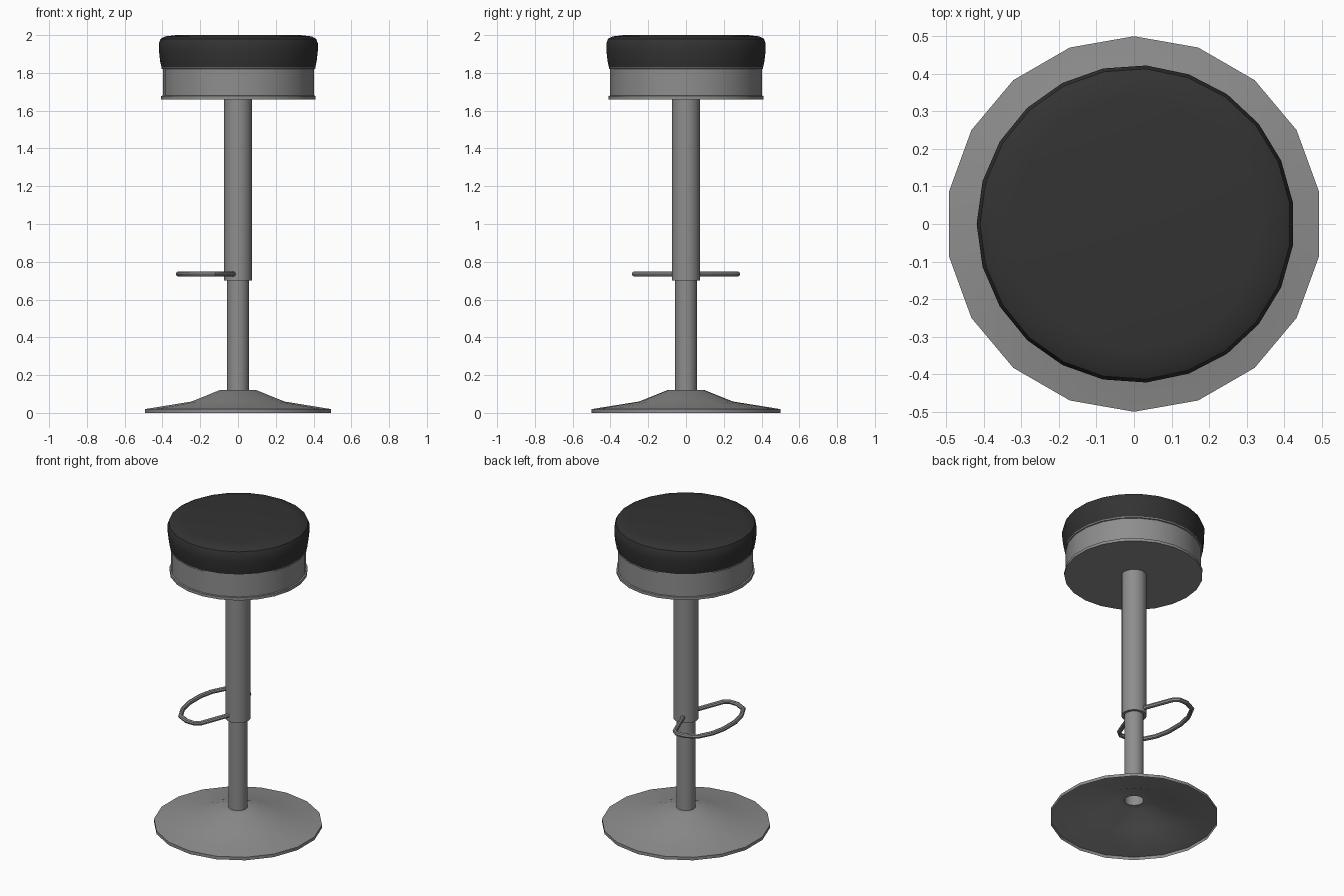
import bpy, bmesh, math

if "Cube" in bpy.data.objects:
    bpy.data.objects.remove(bpy.data.objects["Cube"])


def material(name, c):
    m = bpy.data.materials.new(name)
    m.diffuse_color = (c, c, c, 1)
    m.use_nodes = True
    m.node_tree.nodes["Principled BSDF"].inputs["Base Color"].default_value = m.diffuse_color
    return m


metal = material("brushed grey metal", 0.27)
leather = material("black padding", 0.033)


def lathe(name, profile, sides, mat, start=0.0, cx=0.0):
    """Revolve (radius, z) points about z; radius 0 makes a pole."""
    bm = bmesh.new()
    rings = []
    for r, z in profile:
        if r == 0:
            rings.append([bm.verts.new((cx, 0, z))] * sides)
        else:
            a = [start + 2 * math.pi * i / sides for i in range(sides)]
            rings.append([bm.verts.new((cx + r * math.cos(t), r * math.sin(t), z)) for t in a])
    for lo, hi in zip(rings, rings[1:]):
        for i in range(sides):
            j = (i + 1) % sides
            quad = list(dict.fromkeys((lo[i], lo[j], hi[j], hi[i])))
            bm.faces.new(quad)
    return finish(name, bm, mat)


def finish(name, bm, mat):
    me = bpy.data.meshes.new(name)
    bm.to_mesh(me)
    bm.free()
    me.materials.append(mat)
    ob = bpy.data.objects.new(name, me)
    bpy.context.collection.objects.link(ob)
    bpy.ops.object.select_all(action='DESELECT')
    ob.select_set(True)
    bpy.context.view_layer.objects.active = ob
    bpy.ops.object.shade_smooth_by_angle(angle=math.radians(35))
    return ob


# Flared base: a thin shell, open underneath
lathe("base", [(0.5, 0), (0.5, 0.02), (0.25, 0.06), (0.1, 0.12), (0.057, 0.12)],
      18, metal, math.pi / 2)

# Telescopic column: narrow lower tube, wider sleeve above
lathe("lower_column", [(0.058, 0.12), (0.058, 0.72)], 16, metal)
lathe("upper_column", [(0.058, 0.70), (0.075, 0.70), (0.075, 1.66)], 16, metal)

# Metal drum under the seat, with a lip at each end
lathe("seat_drum", [(0, 1.66), (0.411, 1.66), (0.411, 1.678), (0.402, 1.68),
                    (0.402, 1.82), (0.409, 1.822), (0.409, 1.83), (0, 1.83)],
      23, metal, math.pi, 0.004)

# Padded seat
lathe("seat", [(0, 1.825), (0.408, 1.825), (0.416, 1.86), (0.423, 1.92), (0.423, 1.955),
               (0.414, 1.98), (0.39, 1.993), (0.33, 2.0), (0, 2.0)],
      23, leather, math.pi, 0.004)

# Footrest: bent tube swept along a mirrored outline
half = [(-0.018, 0.05), (-0.095, 0.25), (-0.125, 0.273), (-0.18, 0.272),
        (-0.25, 0.237), (-0.295, 0.15), (-0.315, 0.06)]
path = half + [(x, -y) for x, y in reversed(half)]
bm = bmesh.new()
SIDES, R, Z = 8, 0.014, 0.735
rings = []
for i, (x, y) in enumerate(path):
    ax, ay = path[max(i - 1, 0)]
    bx, by = path[min(i + 1, len(path) - 1)]
    d = math.hypot(bx - ax, by - ay)
    nx, ny = (by - ay) / d, -(bx - ax) / d
    ring = []
    for k in range(SIDES):
        t = 2 * math.pi * k / SIDES
        c, s = R * math.cos(t), R * math.sin(t)
        ring.append(bm.verts.new((x + nx * c, y + ny * c, Z + s)))
    rings.append(ring)
for a, b in zip(rings, rings[1:]):
    for k in range(SIDES):
        j = (k + 1) % SIDES
        bm.faces.new((a[k], a[j], b[j], b[k]))
bm.faces.new(rings[0])
bm.faces.new(rings[-1])
bmesh.ops.recalc_face_normals(bm, faces=bm.faces[:])
finish("footrest", bm, metal)
